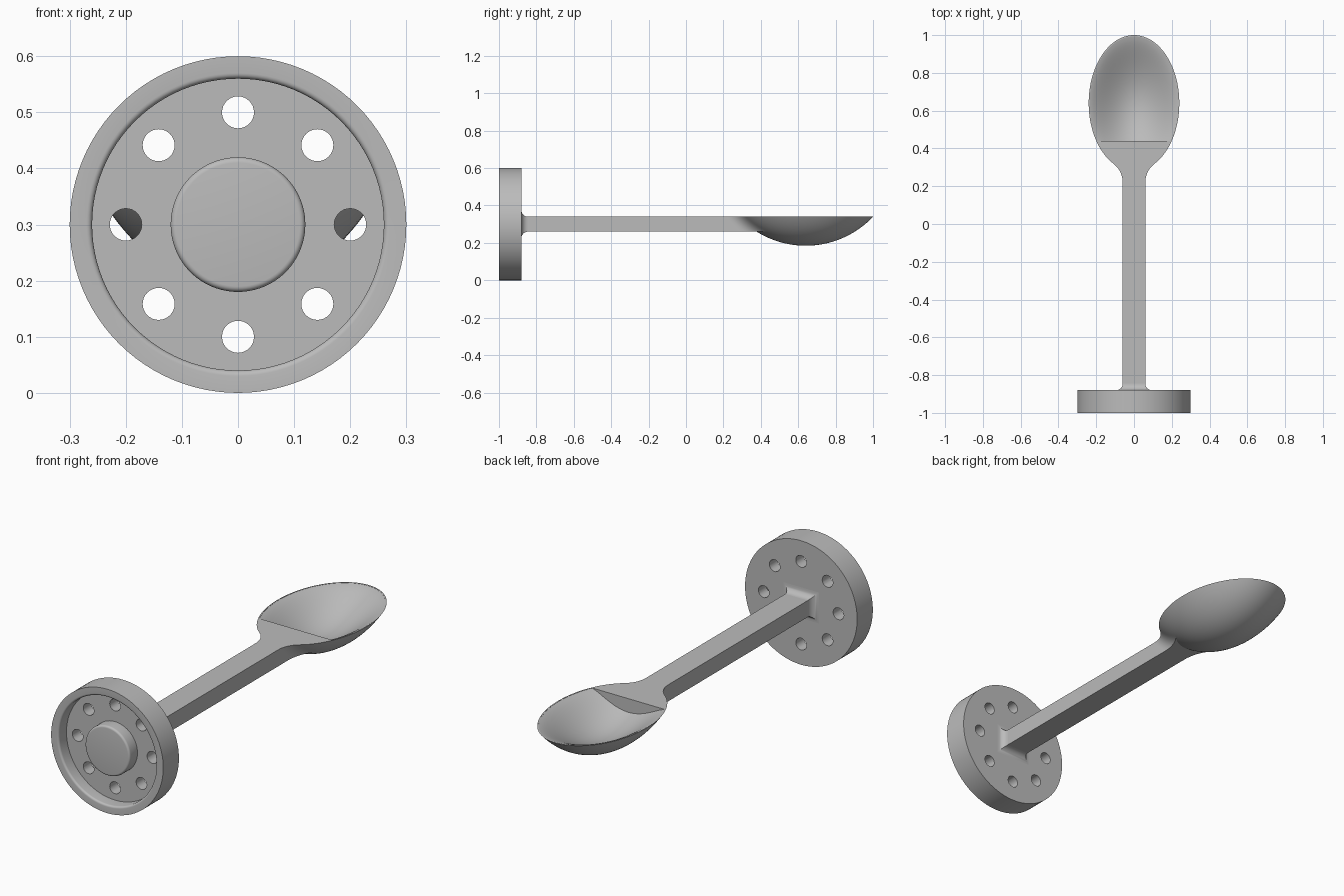
import bpy, bmesh, math
from mathutils import Matrix, Vector

cube = bpy.data.objects.get("Cube")
if cube:
    bpy.data.objects.remove(cube, do_unlink=True)

grey = bpy.data.materials.new("plain grey")
grey.use_nodes = True
colour = (0.5, 0.5, 0.5, 1)
grey.diffuse_color = colour
grey.node_tree.nodes["Principled BSDF"].inputs["Base Color"].default_value = colour


def make_object(name, bm):
    bmesh.ops.recalc_face_normals(bm, faces=bm.faces)
    mesh = bpy.data.meshes.new(name)
    bm.to_mesh(mesh)
    bm.free()
    mesh.materials.append(grey)
    ob = bpy.data.objects.new(name, mesh)
    bpy.context.collection.objects.link(ob)
    return ob


def bridge(bm, a, b):
    n = len(a)
    for i in range(n):
        j = (i + 1) % n
        bm.faces.new((a[i], a[j], b[j], b[i]))


def loft(bm, rings):
    """Skin closed rings of points and cap both ends."""
    loops = [[bm.verts.new(p) for p in ring] for ring in rings]
    for a, b in zip(loops, loops[1:]):
        bridge(bm, a, b)
    bm.faces.new(loops[0])
    bm.faces.new(loops[-1])


def cut(ob, cutter):
    """Subtract the cutter and delete it."""
    bpy.context.view_layer.objects.active = ob
    mod = ob.modifiers.new("cut", 'BOOLEAN')
    mod.operation, mod.solver, mod.object = 'DIFFERENCE', 'EXACT', cutter
    bpy.ops.object.modifier_apply(modifier=mod.name)
    bpy.data.objects.remove(cutter, do_unlink=True)


def smooth(ob, angle=30):
    bpy.ops.object.select_all(action='DESELECT')
    ob.select_set(True)
    bpy.context.view_layer.objects.active = ob
    bpy.ops.object.shade_smooth_by_angle(angle=math.radians(angle))


# Shared sizes
AXIS_Z, BACK, FRONT = 0.3, -0.88, -1.0
TOP, UNDER, HALF = 0.34, 0.26, 0.06
BOWL_Y, BOWL_W, BOWL_L, BOWL_D = 0.64, 0.24, 0.36, 0.155

# Flange: turned profile with a ring-shaped recess around a hub
EDGE, FLOOR = 0.01, -0.94
arc = [math.radians(a) for a in range(0, 91, 18)]
profile = [(0, FRONT)]
profile += [(0.11 + EDGE * math.sin(a), FRONT + EDGE * (1 - math.cos(a))) for a in arc]
profile += [(0.12, FLOOR), (0.26, FLOOR)]
profile += [(0.27 - EDGE * math.cos(a), FRONT + EDGE * (1 - math.sin(a))) for a in arc]
profile += [(0.3, FRONT), (0.3, BACK), (0, BACK)]
bm = bmesh.new()
verts = [bm.verts.new((r, y, AXIS_Z)) for r, y in profile]
edges = [bm.edges.new(pair) for pair in zip(verts, verts[1:])]
bmesh.ops.spin(bm, geom=verts + edges, cent=(0, 0, AXIS_Z), axis=(0, 1, 0),
               angle=math.tau, steps=96, use_duplicate=False)
bmesh.ops.remove_doubles(bm, verts=bm.verts, dist=1e-5)
flange = make_object("flange", bm)

# Eight bolt holes
bm = bmesh.new()
for i in range(8):
    a = i * math.tau / 8
    place = Matrix.Translation((0.2 * math.cos(a), BACK, AXIS_Z + 0.2 * math.sin(a)))
    bmesh.ops.create_cone(bm, cap_ends=True, segments=32, radius1=0.0285, radius2=0.0285,
                          depth=0.2, matrix=place @ Matrix.Rotation(math.pi / 2, 4, 'X'))
cut(flange, make_object("hole_cutter", bm))
smooth(flange)

# Flared fillet where the handle meets the flange
bm = bmesh.new()
rings = []
R = 0.035
for i in range(9):
    a = i / 8 * math.pi / 2
    grow, y = R * (1 - math.sin(a)), BACK + R * (1 - math.cos(a))
    x, h = HALF + grow, (TOP - UNDER) / 2 + grow
    rings.append([(sx * x, y, AXIS_Z + sz * h)
                  for sx, sz in ((-1, -1), (1, -1), (1, 1), (-1, 1))])
loft(bm, rings)
smooth(make_object("handle_root_fillet", bm))

# Handle and bowl: stacked outlines blending the handle into an elliptical cap
SPHERE = (BOWL_L ** 2 + BOWL_D ** 2) / (2 * BOWL_D)
JOIN_X, FILLET, SIDE, INNER = 0.11, 10, 40, 12


def cap_scale(depth):
    return math.sqrt(max(0, SPHERE ** 2 - (SPHERE - BOWL_D + depth) ** 2)) / BOWL_L


def on_ellipse(s, t):
    return Vector((BOWL_W * s * math.sin(t), BOWL_Y - BOWL_L * s * math.cos(t)))


def outline(depth):
    """Right half from handle root to tip, then mirrored back."""
    s = cap_scale(depth)
    t0 = math.asin(JOIN_X / (BOWL_W * s))
    p = on_ellipse(s, t0)
    slope = BOWL_L / BOWL_W * math.tan(t0)
    corner = Vector((HALF, p.y - slope * (p.x - HALF)))
    start = corner - Vector((0, (p - corner).length))
    half = [Vector((HALF, BACK - 0.01))]
    for i in range(FILLET):
        u = i / FILLET
        half.append(start * (1 - u) ** 2 + corner * 2 * u * (1 - u) + p * u * u)
    half += [on_ellipse(s, t0 + (math.pi - t0) * i / SIDE) for i in range(SIDE + 1)]
    pts = half + [Vector((-q.x, q.y)) for q in reversed(half[:-1])]
    return [(q.x, q.y, TOP - depth) for q in pts]


bm = bmesh.new()
levels = [[bm.verts.new(p) for p in outline((TOP - UNDER) * i / 10)] for i in range(11)]
for a, b in zip(levels, levels[1:]):
    bridge(bm, a, b)
bm.faces.new(levels[0])

# Underside of handle, ending on the front arc of the bowl
first = FILLET + 1
last = levels[-1]
s = cap_scale(TOP - UNDER)
t0 = math.asin(JOIN_X / (BOWL_W * s))
front_angles = [-t0 + 2 * t0 * i / INNER for i in range(1, INNER)]
front_arc = [bm.verts.new((*on_ellipse(s, t), UNDER)) for t in front_angles]
bowl_ring = last[first:first + 2 * SIDE + 1]
bm.faces.new(last[first + 2 * SIDE:] + last[:first + 1] + front_arc[::-1])

# Lower bowl
angles = [t0 + 2 * (math.pi - t0) * i / (2 * SIDE) for i in range(2 * SIDE + 1)] + front_angles
ring = bowl_ring + front_arc
for i in range(1, 16):
    k = s * (1 - i / 16)
    z = TOP - BOWL_D + SPHERE - math.sqrt(SPHERE ** 2 - (k * BOWL_L) ** 2)
    lower = [bm.verts.new((*on_ellipse(k, t), z)) for t in angles]
    bridge(bm, ring, lower)
    ring = lower
bottom = bm.verts.new((0, BOWL_Y, TOP - BOWL_D))
for i, v in enumerate(ring):
    bm.faces.new((v, ring[(i + 1) % len(ring)], bottom))
spoon = make_object("handle_and_bowl", bm)

# Bowl hollow: soft-lipped dish, cut off straight towards the handle
bm = bmesh.new()
dish = [(0.98 * i / 24, TOP - 0.115 * (1 - (0.98 * i / 24) ** 2) ** 1.5) for i in range(1, 25)]
dish.append((0.98, TOP + 0.05))
loft(bm, [[(*on_ellipse(r, math.tau * i / 96), z) for i in range(96)] for r, z in dish])
result = bmesh.ops.bisect_plane(bm, geom=bm.verts[:] + bm.edges[:] + bm.faces[:],
                                plane_co=(0, 0.44, 0), plane_no=(0, 1, 0), clear_inner=True)
bmesh.ops.holes_fill(bm, edges=[e for e in bm.edges if e.is_boundary])
cut(spoon, make_object("hollow_cutter", bm))
smooth(spoon)
